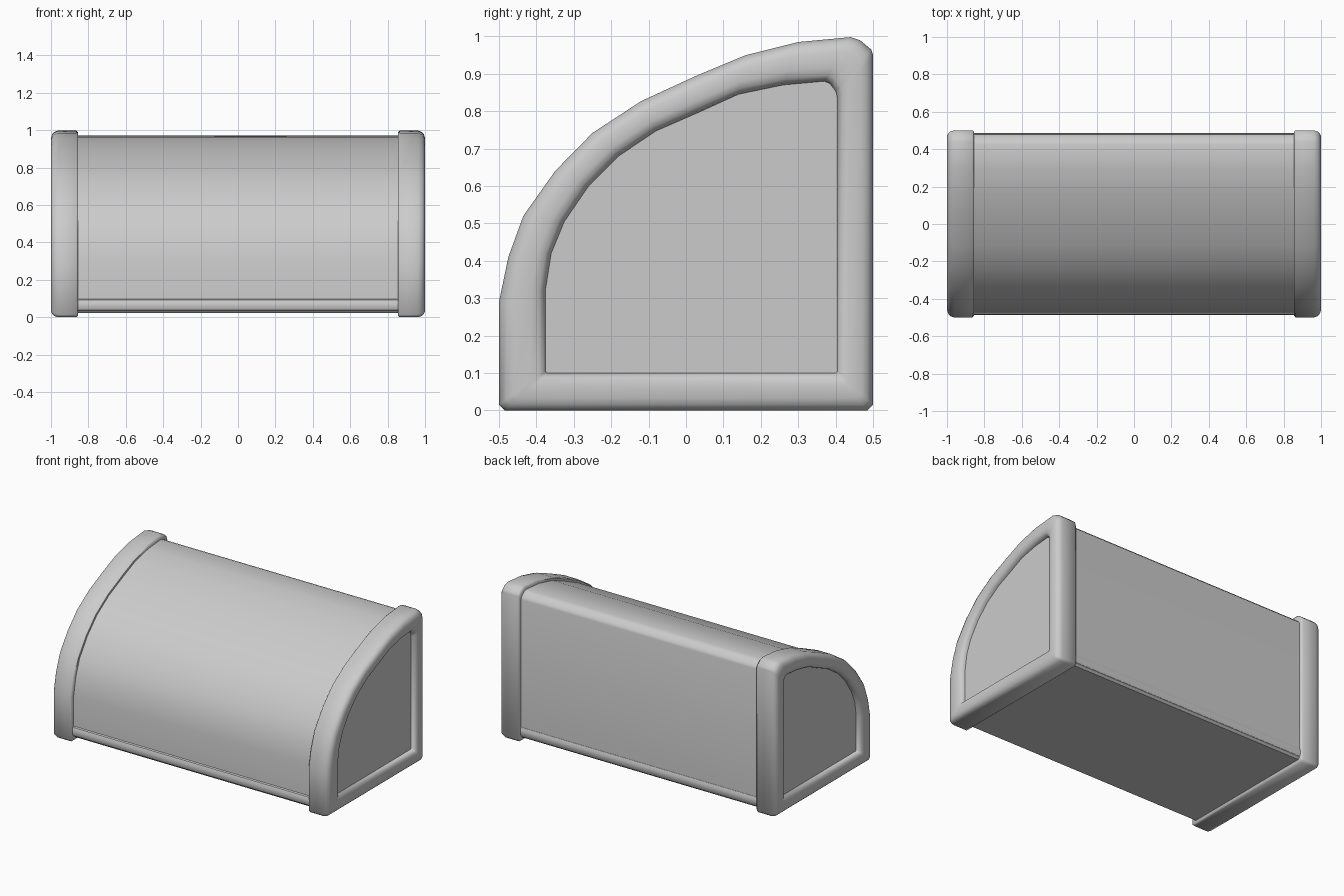
import bpy, bmesh, math

if "Cube" in bpy.data.objects:
    bpy.data.objects.remove(bpy.data.objects["Cube"])

# Matching outer and inner outlines of the end frame, as (y, z)
OUTER = [(-.485, 0), (-.5, .015), (-.5, .29), (-.475, .41), (-.435, .52), (-.35, .64),
         (-.25, .742), (-.12, .827), (.03, .896), (.16, .95), (.3, .985), (.44, .998),
         (.465, .99), (.495, .965), (.5, .95), (.5, .015), (.485, 0)]
INNER = [(-.37, .10), (-.375, .105), (-.375, .325), (-.36, .42), (-.325, .505), (-.26, .6),
         (-.18, .68), (-.08, .747), (.03, .795), (.14, .845), (.26, .87), (.37, .88),
         (.385, .873), (.4, .853), (.405, .835), (.405, .105), (.40, .10)]


def outline(t):
    return [(a + (c - a) * t, b + (d - b) * t) for (a, b), (c, d) in zip(OUTER, INNER)]


def loft(name, rings, closed=False, angle=35):
    """Bridge a list of (outline, x) rings, capped or joined end to end."""
    bm = bmesh.new()
    rows = [[bm.verts.new((x, y, z)) for y, z in pts] for pts, x in rings]
    n = len(rows[0])
    pairs = list(zip(rows, rows[1:]))
    if closed:
        pairs.append((rows[-1], rows[0]))
    else:
        bm.faces.new(rows[0])
        bm.faces.new(rows[-1])
    for a, b in pairs:
        for i in range(n):
            j = (i + 1) % n
            bm.faces.new((a[i], a[j], b[j], b[i]))
    bmesh.ops.recalc_face_normals(bm, faces=bm.faces)
    mesh = bpy.data.meshes.new(name)
    bm.to_mesh(mesh)
    bm.free()
    obj = bpy.data.objects.new(name, mesh)
    bpy.context.collection.objects.link(obj)
    bpy.ops.object.select_all(action='DESELECT')
    obj.select_set(True)
    bpy.context.view_layer.objects.active = obj
    bpy.ops.object.shade_smooth_by_angle(angle=math.radians(angle))
    return obj


# Curved body between the end frames
loft("body", [(outline(.22), -.9), (outline(.22), .9)])

# Base plate with softened long edges
half = [(.465, .03), (.48, .038), (.487, .055), (.486, .075), (.48, .092), (.468, .10)]
base = [(y, z) for y, z in half] + [(-y, z) for y, z in reversed(half)]
loft("base_plate", [(base, -.9), (base, .9)])

# Rounded end frames and their recessed panels
SECTION = [(.45, .855), (.07, .855), (0, .864), (0, .962), (.06, .982), (.16, .993), (.32, 1),
           (.68, 1), (.86, .995), (.96, .983), (1, .965), (1, .91)]
for side, s in (("left", -1), ("right", 1)):
    loft(side + "_end_frame", [(outline(t), s * x) for t, x in SECTION], closed=True, angle=50)
    loft(side + "_end_panel", [(outline(.98), s * .91), (outline(.98), s * .966)])
